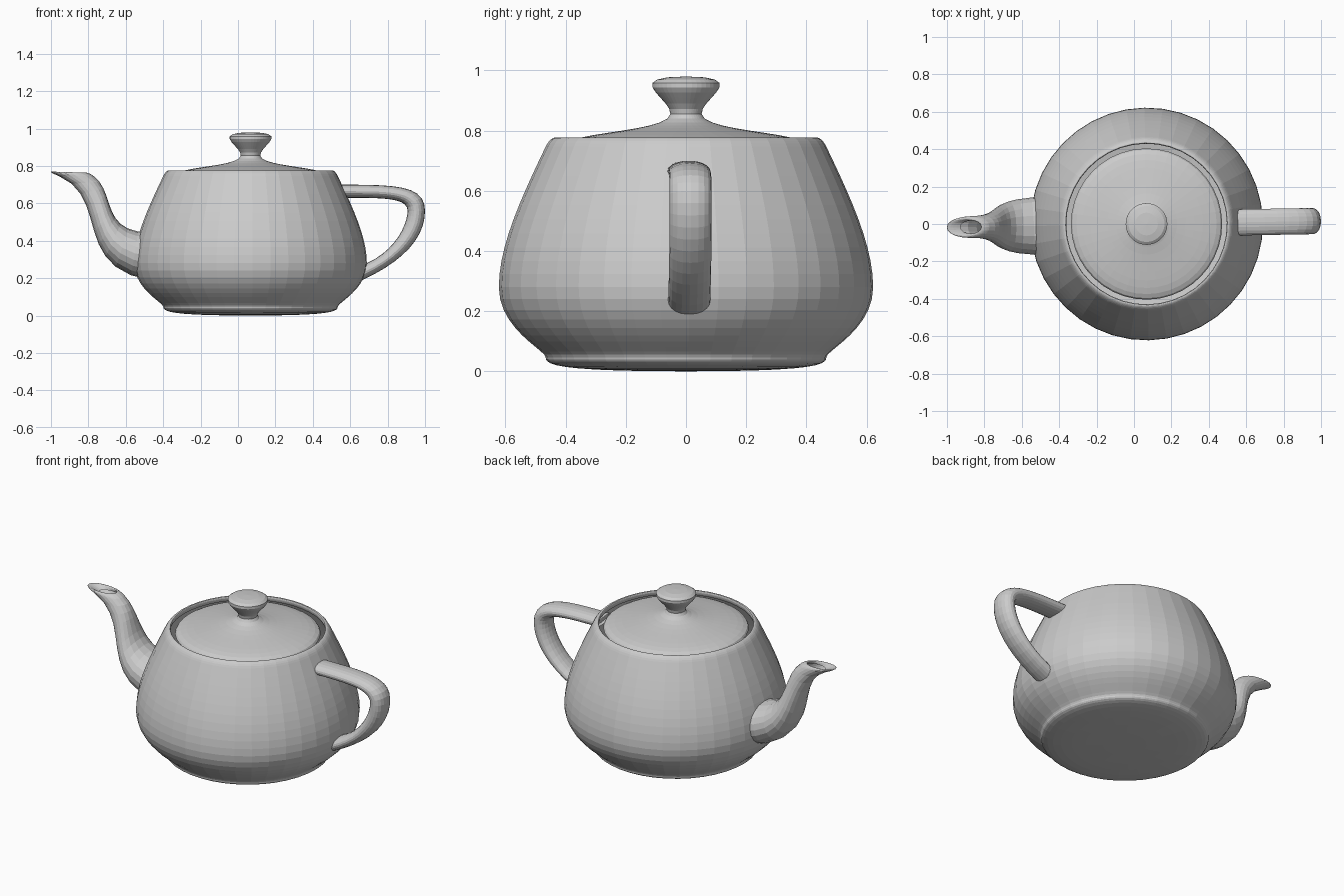
import bpy
import bmesh
import math
from mathutils import Matrix, Vector

cube = bpy.data.objects.get("Cube")
if cube:
    bpy.data.objects.remove(cube, do_unlink=True)

STEPS = 10          # divisions along each curve span
SIDES = 40          # facets around the axis
SCALE = 0.311
# Shared placement: spout towards -x, with a slight turn about the axis
PLACE = (Matrix.Translation((0.067, 0, 0))
         @ Matrix.Rotation(math.radians(181), 4, "Z")
         @ Matrix.Scale(SCALE, 4))


def bezier(points, t):
    """Point on a cubic curve given by four control points."""
    a, b, c, d = (Vector(p) for p in points)
    s = 1 - t
    return a * s**3 + b * (3 * s * s * t) + c * (3 * s * t * t) + d * t**3


def sample_chain(controls):
    """Sample joined cubic spans that share their end points."""
    samples = [Vector(controls[0])]
    for start in range(0, len(controls) - 1, 3):
        span = controls[start:start + 4]
        samples += [bezier(span, i / STEPS) for i in range(1, STEPS + 1)]
    return samples


def skin(name, rings):
    """Bridge closed rings of points into one flat-shaded surface."""
    bm = bmesh.new()
    rows = [[bm.verts.new(PLACE @ p) for p in ring] for ring in rings]
    for low, high in zip(rows, rows[1:]):
        count = len(low)
        for i in range(count):
            j = (i + 1) % count
            bm.faces.new((low[i], low[j], high[j], high[i]))
    bmesh.ops.remove_doubles(bm, verts=bm.verts, dist=0.00005)
    bmesh.ops.recalc_face_normals(bm, faces=bm.faces)
    mesh = bpy.data.meshes.new(name)
    bm.to_mesh(mesh)
    bm.free()
    obj = bpy.data.objects.new(name, mesh)
    bpy.context.collection.objects.link(obj)
    return obj


def lathe(name, controls):
    """Revolve a (radius, height) curve chain."""
    angles = [math.tau * i / SIDES for i in range(SIDES)]
    return skin(name, [
        [Vector((r * math.cos(a), r * math.sin(a), z)) for a in angles]
        for r, z in sample_chain(controls)])


def tube(name, controls):
    """Sweep a rounded section; controls are (x, z, x, z, half width)
    for the two opposite edges in the middle plane."""
    rings = []
    for xa, za, xb, zb, width in sample_chain(controls):
        section = [(xa, 0, za), (xa, width, za), (xb, width, zb), (xb, 0, zb)]
        half = [bezier(section, i / STEPS) for i in range(STEPS + 1)]
        mirrored = [Vector((p.x, -p.y, p.z)) for p in half[-2:0:-1]]
        rings.append(half + mirrored)
    return skin(name, rings)


# Body: rim, wall, foot and base
lathe("body", [
    (1.4, 2.4), (1.3375, 2.53), (1.4375, 2.53), (1.5, 2.4),
    (1.75, 1.875), (2, 1.35), (2, 0.9),
    (2, 0.45), (1.5, 0.225), (1.5, 0.15),
    (1.5, 0.075), (1.425, 0), (0, 0)])

# Lid with its knob
lathe("lid", [
    (0, 3.15), (0.8, 3.15), (0, 2.85), (0.2, 2.7),
    (0.4, 2.55), (1.3, 2.55), (1.3, 2.4)])

# Handle, from upper to lower joint
tube("handle", [
    (-1.6, 2.025, -1.5, 2.25, 0.3), (-2.3, 2.025, -2.5, 2.25, 0.3),
    (-2.7, 2.025, -3, 2.25, 0.3), (-2.7, 1.8, -3, 1.8, 0.3),
    (-2.7, 1.575, -3, 1.35, 0.3), (-2.5, 1.125, -2.65, 0.94, 0.3),
    (-2, 0.9, -1.9, 0.6, 0.3)])

# Spout, from body joint to the lip folded inwards
tube("spout", [
    (1.7, 1.425, 1.7, 0.6, 0.66), (2.6, 1.425, 3.1, 0.825, 0.66),
    (2.3, 2.1, 2.4, 2.025, 0.25), (2.7, 2.4, 3.3, 2.4, 0.25),
    (2.8, 2.475, 3.525, 2.49, 0.25), (2.9, 2.475, 3.45, 2.51, 0.15),
    (2.8, 2.4, 3.2, 2.4, 0.15)])
